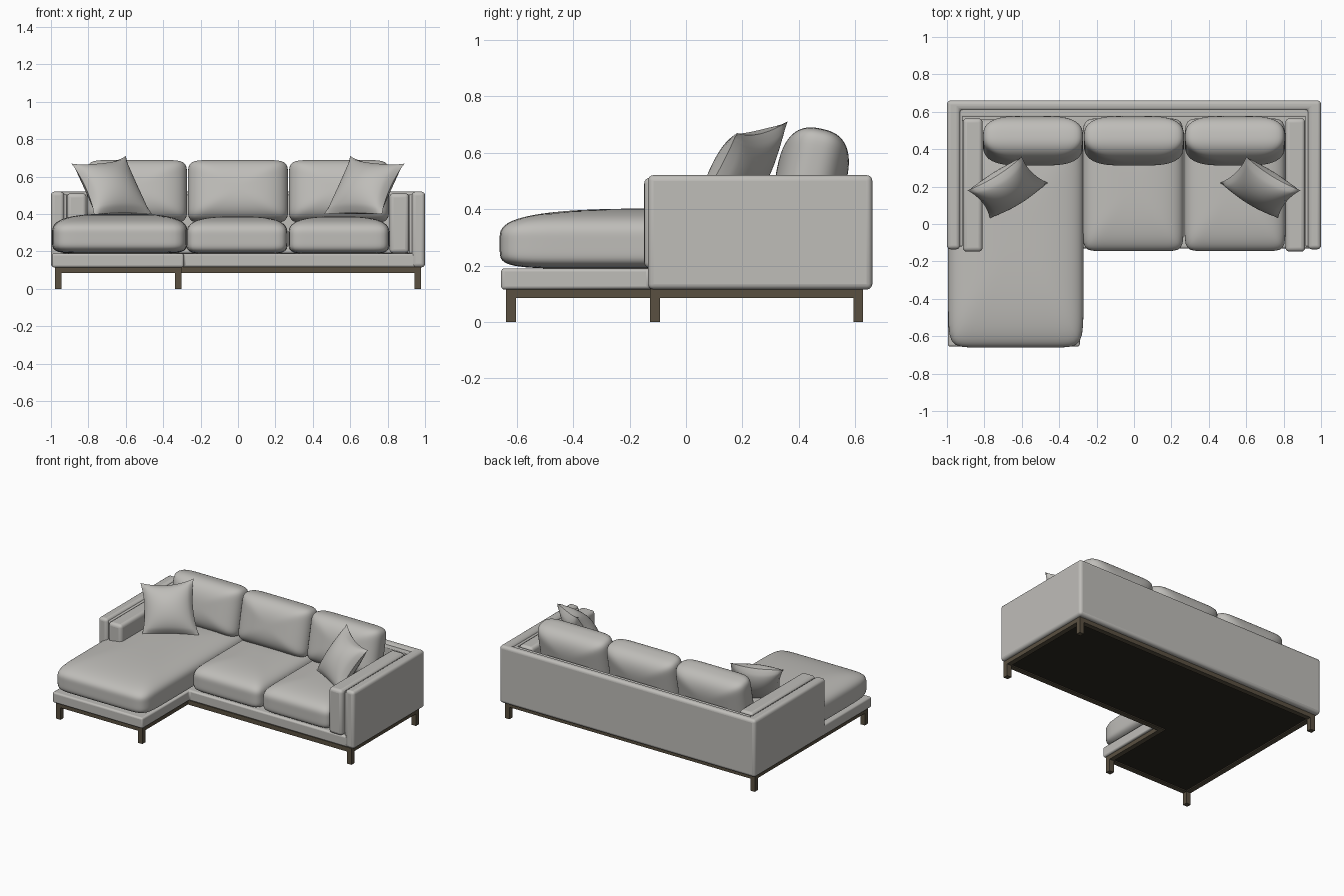
import bpy, bmesh
from math import radians
from mathutils import Vector, Matrix

cube = bpy.data.objects.get("Cube")
if cube:
    bpy.data.objects.remove(cube, do_unlink=True)


def material(name, rgb):
    m = bpy.data.materials.new(name)
    m.use_nodes = True
    m.diffuse_color = (*rgb, 1)
    m.node_tree.nodes["Principled BSDF"].inputs["Base Color"].default_value = (*rgb, 1)
    return m


FABRIC = material("light grey fabric", (0.52, 0.51, 0.485))
WOOD = material("dark brown wood", (0.10, 0.08, 0.052))
LINING = material("black underside cloth", (0.024, 0.02, 0.014))


def finish(name, bm, mat, bevel=0.0):
    bmesh.ops.recalc_face_normals(bm, faces=bm.faces)
    mesh = bpy.data.meshes.new(name)
    bm.to_mesh(mesh)
    bm.free()
    mesh.materials.append(mat)
    obj = bpy.data.objects.new(name, mesh)
    bpy.context.collection.objects.link(obj)
    if bevel:
        mod = obj.modifiers.new("soft edges", 'BEVEL')
        mod.width, mod.segments, mod.limit_method = bevel, 4, 'ANGLE'
    bpy.ops.object.select_all(action='DESELECT')
    obj.select_set(True)
    bpy.context.view_layer.objects.active = obj
    bpy.ops.object.shade_smooth_by_angle(angle=radians(40))
    return obj


def slab(name, outline, z0, z1, mat, bevel=0.0):
    """Upright extrusion of a plan outline."""
    bm = bmesh.new()
    face = bm.faces.new([bm.verts.new((x, y, z0)) for x, y in outline])
    up = bmesh.ops.extrude_face_region(bm, geom=[face])["geom"]
    bmesh.ops.translate(bm, vec=(0, 0, z1 - z0),
                        verts=[v for v in up if isinstance(v, bmesh.types.BMVert)])
    return finish(name, bm, mat, bevel)


def box(name, x0, x1, y0, y1, z0, z1, mat, bevel=0.0):
    return slab(name, [(x0, y0), (x1, y0), (x1, y1), (x0, y1)], z0, z1, mat, bevel)


def u_shape(name, outer, inner, front, back, lip, z0, z1, bevel):
    pts = [(-outer, front), (-inner, front), (-inner, lip),
           (inner, lip), (inner, front), (outer, front), (outer, back), (-outer, back)]
    return slab(name, pts, z0, z1, FABRIC, bevel)


def cushion(name, centre, half, plan, top, bottom, turn=Matrix()):
    """Puffy block: plan sets corner squareness, top and bottom set the crowns."""
    bm = bmesh.new()
    bmesh.ops.create_cube(bm, size=2)
    bmesh.ops.subdivide_edges(bm, edges=bm.edges[:], cuts=21, use_grid_fill=True)
    for v in bm.verts:
        x, y, z = (abs(c) for c in v.co)
        q = top if v.co.z > 0 else bottom
        rim = (x ** plan + y ** plan) ** (1 / plan)
        v.co /= (rim ** q + z ** q) ** (1 / q)
        v.co = Vector(a * b for a, b in zip(v.co, half))
    bm.transform(Matrix.Translation(centre) @ turn)
    return finish(name, bm, FABRIC)


def throw_pillow(name, side):
    """Square pillow with pinched corners leaning into the arm."""
    bl, br, tr, tl = (Vector(p) for p in ((-.77, .03, .40), (-.46, .22, .40),
                                          (-.60, .36, .71), (-.89, .18, .67)))
    normal = (br - bl).cross(tl - bl).normalized()
    n = 20
    bm = bmesh.new()
    for face in (1, -1):
        grid = []
        for i in range(n + 1):
            for j in range(n + 1):
                u, v = 2 * i / n - 1, 2 * j / n - 1
                puff = ((1 - u * u) * (1 - v * v)) ** 0.55
                a = u * (1 - 0.12 * (1 - v * v))
                b = v * (1 - (0.17 if v > 0 else 0.04) * (1 - u * u))
                s, t = (a + 1) / 2, (b + 1) / 2
                p = bl.lerp(br, s).lerp(tl.lerp(tr, s), t) + normal * face * puff * 0.085
                grid.append(bm.verts.new((p.x * side, p.y, p.z)))
        for i in range(n):
            for j in range(n):
                k = i * (n + 1) + j
                bm.faces.new([grid[k], grid[k + 1], grid[k + n + 2], grid[k + n + 1]])
    bmesh.ops.remove_doubles(bm, verts=bm.verts, dist=1e-5)
    return finish(name, bm, FABRIC)


# Upholstered body
u_shape("outer_shell", 1.0, .93, -.135, .66, .61, .115, .52, .02)
u_shape("inner_lining", .95, .917, -.12, .64, .575, .19, .505, .006)
slab("seat_base", [(-.995, -.655), (-.29, -.655), (-.29, -.13), (.95, -.13),
                   (.95, .63), (-.995, .63)], .115, .19, FABRIC, .012)
for side, label in ((1, "left"), (-1, "right")):
    x0, x1 = sorted((side * .81, side * .915))
    box(label + "_arm_pad", x0, x1, -.148, .565, .19, .512, FABRIC, .022)
    throw_pillow(label + "_throw_pillow", side)

# Seat cushions
cushion("chaise_cushion", (-.632, -.05, .295), (.362, .61, .107), 12, 3, 7)
for name, x in (("middle", -.005), ("left", .54)):
    cushion(name + "_seat_cushion", (x, .21, .287), (.27, .355, .1), 12, 3, 7)

# Back cushions, leaning back
lean = Matrix.Rotation(radians(78), 4, 'X')
for name, x in (("right", -.54), ("middle", 0), ("left", .54)):
    cushion(name + "_back_cushion", (x, .445, .52), (.268, .168, .125), 9, 2.6, 2.6, lean)

# Wooden frame and legs
corners = [(-.96, -.62), (-.32, -.62), (-.32, -.11), (.96, -.11), (.96, .61), (-.96, .61)]
r = .0175
for i, (a, b) in enumerate(zip(corners, corners[1:] + corners[:1])):
    xs, ys = sorted((a[0], b[0])), sorted((a[1], b[1]))
    box(f"frame_rail_{i + 1}", xs[0] - r, xs[1] + r, ys[0] - r, ys[1] + r, .085, .116, WOOD)
    if i != 2:
        box(f"leg_{i + 1}", a[0] - r, a[0] + r, a[1] - r, a[1] + r, 0, .1, WOOD)

# Cloth under the seat
slab("underside_cloth", corners, .092, .114, LINING)
